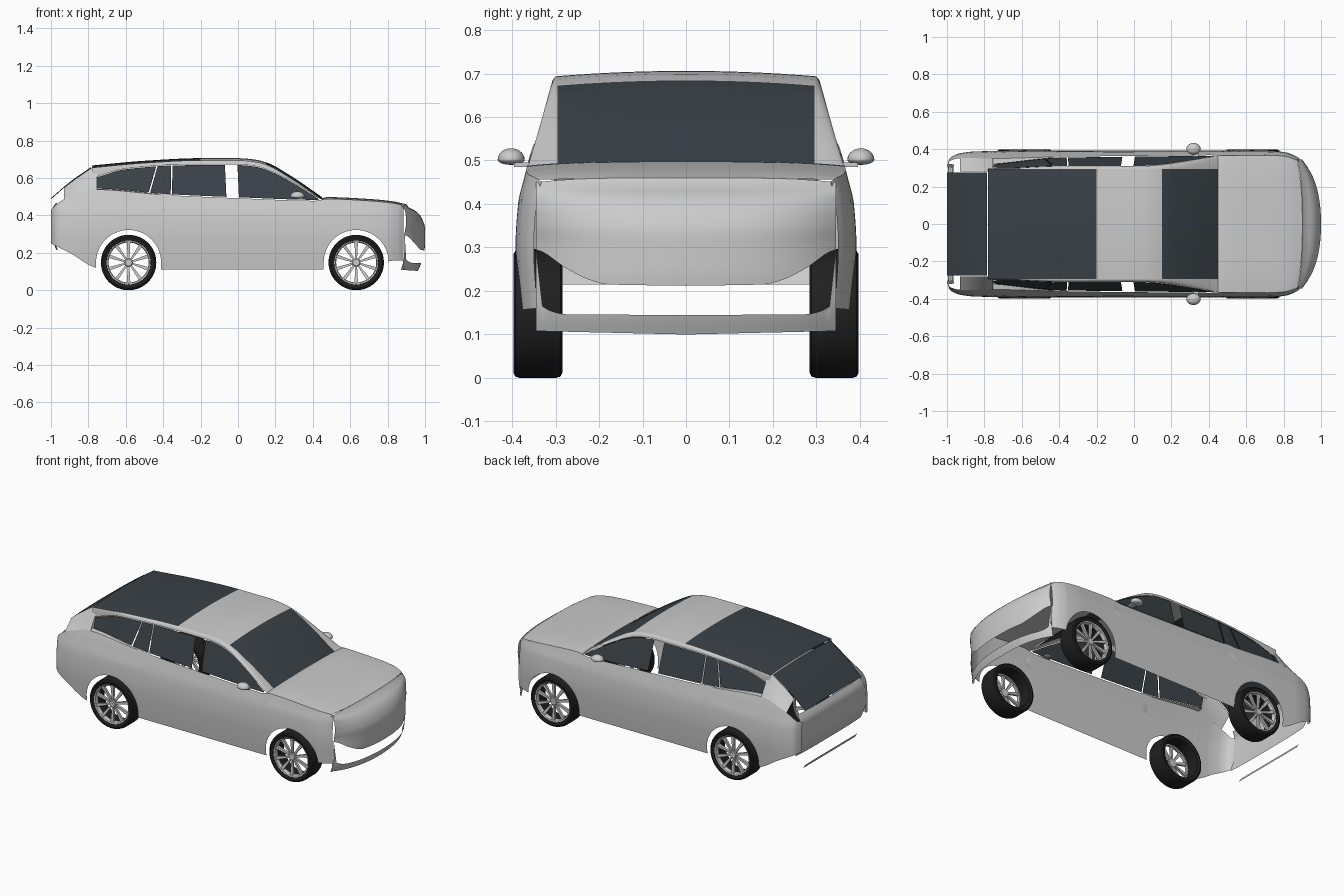
import bpy, bmesh, math
from mathutils import Vector, Matrix

if "Cube" in bpy.data.objects:
    bpy.data.objects.remove(bpy.data.objects["Cube"])


def material(name, c):
    m = bpy.data.materials.new(name)
    m.diffuse_color = (*c, 1)
    m.use_nodes = True
    m.node_tree.nodes["Principled BSDF"].inputs["Base Color"].default_value = m.diffuse_color
    return m


GLASS = material("dark_glass", (.042, .053, .062))
RUBBER = material("rubber", (.014, .014, .014))


def curve(*p):
    """Smooth function through (x, value) points."""
    n = len(p)
    sl = [(p[i + 1][1] - p[i][1]) / (p[i + 1][0] - p[i][0]) for i in range(n - 1)]
    tan = [sl[0]] + [0 if a * b <= 0 else 2 * a * b / (a + b)
                     for a, b in zip(sl, sl[1:])] + [sl[-1]]

    def f(x):
        x = min(max(x, p[0][0]), p[-1][0])
        i = next(k for k in range(n - 1) if x <= p[k + 1][0])
        h = p[i + 1][0] - p[i][0]
        t = (x - p[i][0]) / h
        return ((1 + 2 * t) * (1 - t) ** 2 * p[i][1] + t * (1 - t) ** 2 * h * tan[i]
                + t * t * (3 - 2 * t) * p[i + 1][1] + t * t * (t - 1) * h * tan[i + 1])
    return f


def lerp(a, b, t):
    return a + (b - a) * t


def span(a, b, n):
    return [lerp(a, b, i / n) for i in range(n + 1)]


def finish(bm, name, mat=None, mirror=False):
    me = bpy.data.meshes.new(name)
    bm.to_mesh(me)
    bm.free()
    ob = bpy.data.objects.new(name, me)
    bpy.context.collection.objects.link(ob)
    if mat:
        me.materials.append(mat)
    if mirror:
        ob.modifiers.new("mirror", 'MIRROR').use_axis = (False, True, False)
    return ob


def sheet(name, f, us, vs, mat=None, mirror=False):
    """Curved panel from f(u, v), turned to face outwards."""
    bm = bmesh.new()
    g = [[bm.verts.new(f(u, v)) for v in vs] for u in us]
    for i in range(len(us) - 1):
        for j in range(len(vs) - 1):
            bm.faces.new((g[i][j], g[i + 1][j], g[i + 1][j + 1], g[i][j + 1]))
    bm.normal_update()
    if sum(q.normal.dot(q.calc_center_median() - Vector((0, 0, .3))) * q.calc_area() for q in bm.faces) < 0:
        bmesh.ops.reverse_faces(bm, faces=bm.faces[:])
    return finish(bm, name, mat, mirror)


# Guiding curves of the body
plan = curve((-1, .31), (-.99, .345), (-.97, .363), (-.93, .378), (-.85, .388), (-.6, .392),
             (.7, .392), (.8, .385), (.86, .366), (.885, .35))
section = curve((.1, .378), (.2, .387), (.3, .392), (.4, .386), (.46, .372), (.5, .362), (.54, .35))
belt = curve((-1, .43), (-.95, .475), (-.9, .5), (-.76, .538), (-.4, .51), (0, .492),
             (.43, .478), (.47, .488), (.7, .478), (.85, .462), (.89, .45))
sill = curve((-1, .25), (-.95, .225), (-.9, .2), (-.76, .12), (-.7, .11), (.6, .11), (.78, .155), (.89, .16))
roof_z = curve((-.78, .667), (-.5, .692), (-.2, .706), (0, .706), (.08, .7), (.15, .684),
               (.28, .613), (.45, .497))
window_top = curve((-.76, .605), (-.6, .65), (-.3, .671), (0, .672), (.1, .662), (.17, .64),
                   (.3, .573), (.44, .485))
taper = curve((-.78, .03), (-.35, 0), (.5, 0))
tail_glass = curve((-1, .492), (-.9, .578), (-.78, .662))
nose = curve((.1, .96), (.145, .98), (.2, .995), (.25, 1), (.33, 1), (.38, .985), (.42, .955), (.45, .9))
bend = curve((.1, .85), (.3, 1), (.4, .7), (.45, .25))
tail = curve((.2, -.965), (.25, -.985), (.3, -1), (.42, -1), (.465, -.975))
ARCHES, ARCH_R, AXLE_Z = (-.585, .632), .174, .148


def side_y(x, z):
    return plan(x) - .392 + section(z)


def window_y(x, z):
    return .362 - (z - .49) * .29 - taper(x)


def face_x(y, z):
    return nose(z) - bend(z) * (.5 * y * y + 3.5 * y ** 4)


def lower_edge(x):
    for c in ARCHES:
        if abs(x - c) <= ARCH_R:
            return AXLE_Z + math.sqrt(ARCH_R ** 2 - (x - c) ** 2)
    return sill(x)


# Body sides with wheel arches
xs = []
start = -1
for c in ARCHES:
    xs += span(start, c - ARCH_R - .0005, 20)
    xs += [c - ARCH_R * .99999 * math.cos(math.pi * i / 28) for i in range(29)]
    start = c + ARCH_R + .0005
xs += span(start, .885, 10)


def side(x, v):
    z = lerp(lower_edge(x), belt(x), v)
    return x, side_y(x, z), z


sheet("body_side", side, xs, span(0, 1, 14), mirror=True)

# Bonnet
def bonnet(u, t):
    xe = lerp(.45, face_x(.345 * t, .45), u)
    z = belt(xe)
    return xe, t * side_y(min(xe, .88), z), z + .01 * (1 - t ** 4)


sheet("bonnet", bonnet, span(0, 1, 16), span(-1, 1, 24))

# Front face and lower lip
face_low = curve((0, .212), (.18, .215), (.22, .225), (.28, .255), (.33, .29), (.345, .295))
lip_top = curve((0, .145), (.27, .146), (.325, .16), (.335, .175), (.345, .3))
lip_low = curve((0, .1), (.345, .108))


def front(y, v):
    z = lerp(face_low(abs(y)), .46 - .01 * (abs(y) / .345) ** 4, v)
    return face_x(y, z), y, z


def lip(y, v):
    z = lerp(lip_low(abs(y)), lip_top(abs(y)), v)
    return face_x(y, z), y, z


ys = span(-.345, .345, 46)
sheet("front_face", front, ys, span(0, 1, 16))
sheet("front_lip", lip, ys, span(0, 1, 5))
sheet("front_corner", lambda u, v: (lerp(.882, face_x(.345, lerp(.108, .3, v)), u), .347, lerp(.108, .3, v)),
      [0, 1], span(0, 1, 6), mirror=True)

# Tail face and thin lower strip
def rear(t, v):
    z = lerp(.215, .465, v)
    return tail(z) + .008 * t ** 4, t * side_y(-.997, z), z


sheet("tail_face", rear, span(-1, 1, 16), span(0, 1, 12))
sheet("rear_strip", lambda y, v: (lerp(-.97, -.985, v), y, lerp(.12, .145, v)), span(-.25, .25, 4), [0, 1])

# Roof, roof glass, windscreen, tail glass
def top(x, t):
    return x, t * .295, roof_z(x) - .012 * t * t


across = span(-1, 1, 16)
sheet("roof", top, span(-.2, .15, 12), across)
sheet("roof_glass", top, span(-.78, -.2, 16), across, GLASS)
sheet("windscreen", top, span(.15, .45, 12), across, GLASS)
sheet("tail_window", lambda x, t: (x, t * .275, tail_glass(x) - .006 * t * t),
      span(-1, -.785, 8), across, GLASS)

# Roof rail running into the windscreen pillar
def rail(x, v):
    z0, z1 = roof_z(x) - .012, window_top(x)
    a = v * math.pi / 2
    return x, lerp(.295, window_y(x, z1), math.sin(a)), lerp(z1, z0, math.cos(a))


sheet("roof_rail", rail, span(-.78, .45, 50), span(0, 1, 6), mirror=True)

# Rear shoulder and rear pillar
sheet("rear_shoulder", lambda x, v: (x, lerp(side_y(x, belt(x)), window_y(x, belt(x)), v), belt(x) + .004 * v),
      span(-.76, -.35, 14), [0, 1], mirror=True)
sheet("rear_pillar", lambda x, v: (x, lerp(side_y(x, belt(x)), .28, v), lerp(belt(x), tail_glass(x) - .006, v)),
      span(-.93, -.755, 8), span(0, 1, 4), mirror=True)


# Side windows: bottom start, bottom end, top start, top end
def window(name, b0, b1, t0, t1):
    def f(u, v):
        xb, xt = lerp(b0, b1, u), lerp(t0, t1, u)
        z = lerp(belt(xb) + .005, window_top(xt) - .003, v)
        x = lerp(xb, xt, v)
        return x, window_y(x, z), z
    sheet(name, f, span(0, 1, 16), span(0, 1, 6), GLASS, True)


window("front_door_window", .005, .43, -.003, .43)
window("rear_door_window", -.353, -.062, -.35, -.07)
window("quarter_window", -.47, -.36, -.43, -.357)
window("rear_side_window", -.755, -.478, -.755, -.437)

# Door mirrors
bm = bmesh.new()
bmesh.ops.create_uvsphere(bm, u_segments=24, v_segments=14, radius=1)
for v in bm.verts:
    v.co = Vector((.318 + .038 * v.co.x, .402 + .031 * v.co.y, .502 + v.co.z * (.026 if v.co.z > 0 else .012)))
finish(bm, "door_mirror", mirror=True)
bm = bmesh.new()
bmesh.ops.create_cube(bm, size=1, matrix=Matrix.Translation((.33, .37, .49)) @ Matrix.Diagonal((.03, .05, .01, 1)))
finish(bm, "mirror_arm", mirror=True)


# Wheels
def lathe(bm, x, profile, n=64):
    rings = [[bm.verts.new((x + r * math.cos(2 * math.pi * i / n), y, AXLE_Z + r * math.sin(2 * math.pi * i / n)))
              for i in range(n)] for r, y in profile]
    for a, b in zip(rings, rings[1:] + rings[:1]):
        for i in range(n):
            j = (i + 1) % n
            bm.faces.new((a[i], a[j], b[j], b[i]))
    bmesh.ops.recalc_face_normals(bm, faces=bm.faces[:])


for label, x in zip(("rear", "front"), ARCHES):
    bm = bmesh.new()
    lathe(bm, x, [(.117, .29), (.136, .284), (.145, .289), (.148, .3), (.148, .382), (.145, .392),
                  (.136, .397), (.119, .392), (.115, .38), (.115, .3)])
    finish(bm, label + "_tyre", RUBBER, True)
    bm = bmesh.new()
    lathe(bm, x, [(.118, .391), (.111, .388), (.107, .38), (.107, .365), (.115, .365)])
    lathe(bm, x, [(.001, .382), (.018, .382), (.024, .376), (.024, .362), (.001, .362)], 24)
    for k in range(10):
        place = Matrix.Translation((x, .372, AXLE_Z)) @ Matrix.Rotation(math.pi * (k + .5) / 5, 4, 'Y')
        made = bmesh.ops.create_cube(bm, size=1)["verts"]
        for v in made:
            outer = v.co.x > 0
            v.co = place @ Vector((.11 if outer else .018, v.co.y * .014 + (.006 if outer else 0),
                                   v.co.z * (.019 if outer else .009)))
    finish(bm, label + "_rim", mirror=True)

# Smooth shading with crisp edges
for ob in bpy.context.collection.objects:
    ob.select_set(True)
    bpy.context.view_layer.objects.active = ob
bpy.ops.object.shade_smooth_by_angle(angle=math.radians(35))
